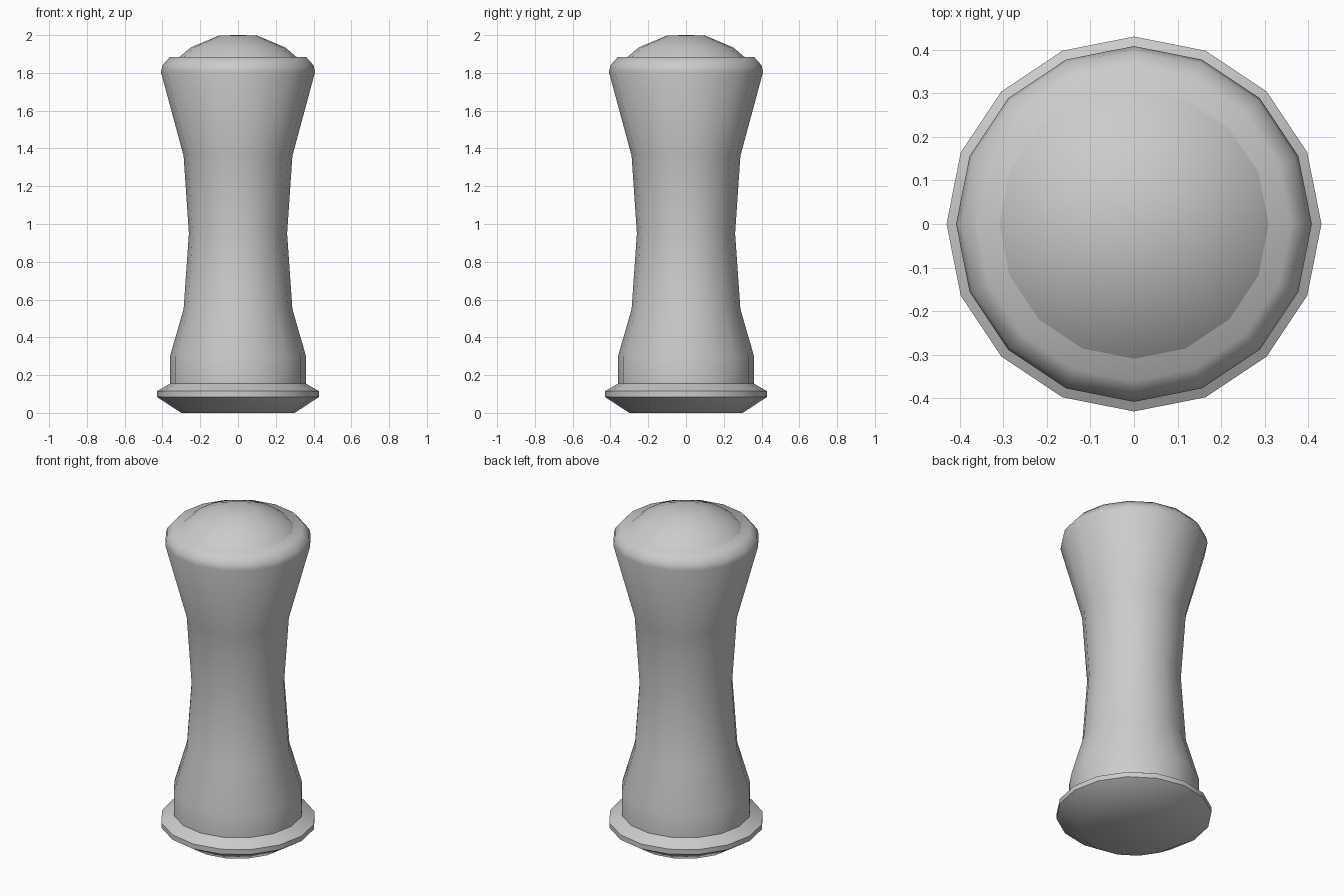
import bpy
import math

cube = bpy.data.objects.get("Cube")
if cube:
    bpy.data.objects.remove(cube, do_unlink=True)

SIDES = 16

grey = bpy.data.materials.new("plain grey")
grey.use_nodes = True
colour = (0.6, 0.6, 0.6, 1)
grey.diffuse_color = colour
grey.node_tree.nodes["Principled BSDF"].inputs["Base Color"].default_value = colour


def lathe(name, profile, angle):
    """Spin (radius, height) points around z, closing both ends."""
    verts, faces = [], []
    for r, z in profile:
        for i in range(SIDES):
            a = math.tau * i / SIDES
            verts.append((r * math.cos(a), r * math.sin(a), z))
    for k in range(len(profile) - 1):
        for i in range(SIDES):
            j = (i + 1) % SIDES
            low, high = k * SIDES, (k + 1) * SIDES
            faces.append((low + i, low + j, high + j, high + i))
    faces.append(tuple(reversed(range(SIDES))))
    faces.append(tuple(range(len(verts) - SIDES, len(verts))))
    mesh = bpy.data.meshes.new(name)
    mesh.from_pydata(verts, [], faces)
    mesh.materials.append(grey)
    obj = bpy.data.objects.new(name, mesh)
    bpy.context.collection.objects.link(obj)
    bpy.ops.object.select_all(action="DESELECT")
    obj.select_set(True)
    bpy.context.view_layer.objects.active = obj
    bpy.ops.object.shade_smooth_by_angle(angle=math.radians(angle))
    return obj


# Flanged foot, waisted shaft and rounded rim
lathe("post_body", [
    (0.30, 0), (0.43, 0.085), (0.43, 0.115), (0.36, 0.155),
    (0.36, 0.30), (0.288, 0.55), (0.26, 0.95), (0.288, 1.36),
    (0.408, 1.805), (0.40, 1.84), (0.36, 1.885)], 50)

# Shallow domed cap
lathe("domed_cap", [
    (0.315, 1.88), (0.25, 1.935), (0.10, 1.998), (0.01, 2.0)], 60)
